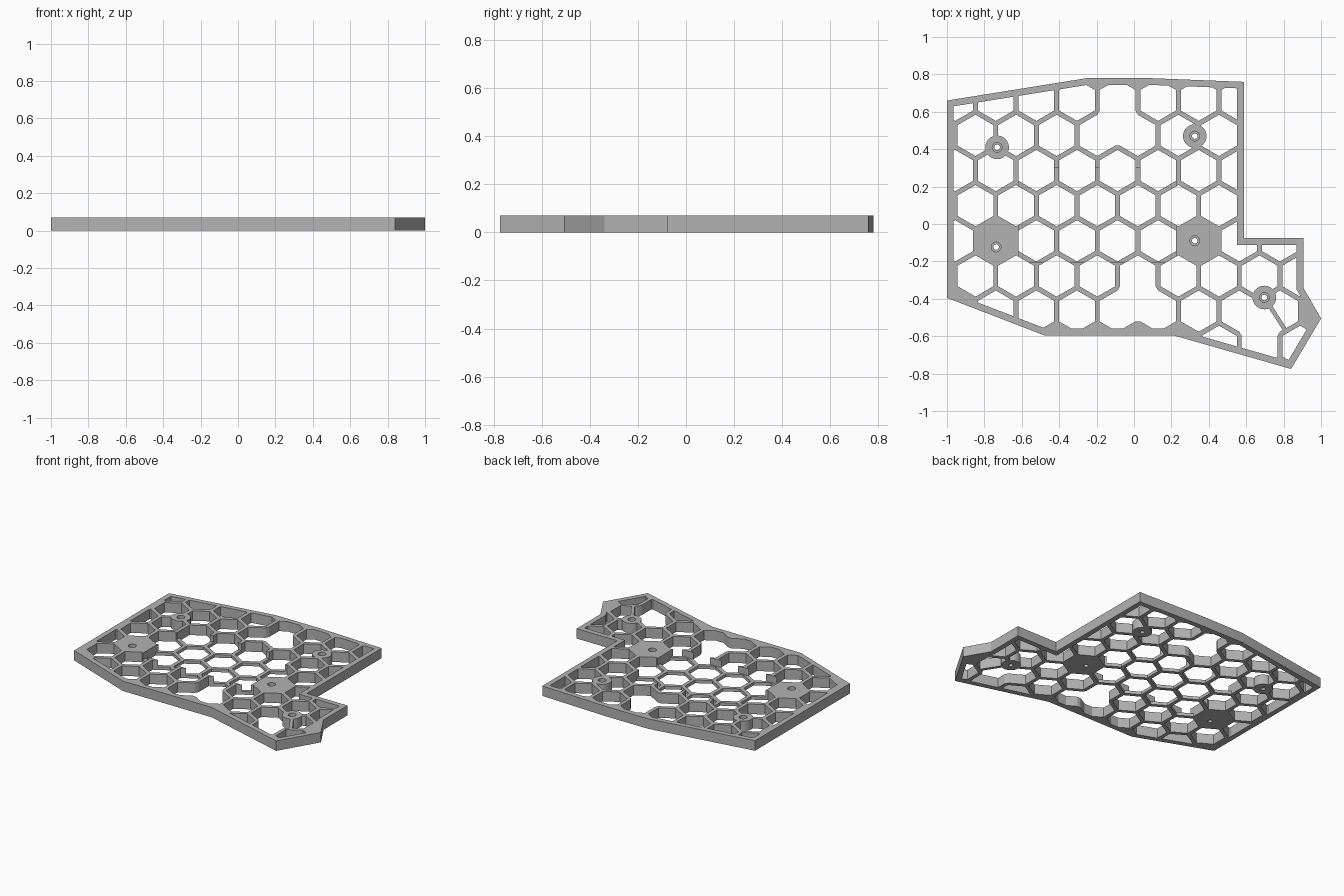
import bpy, bmesh, math
from mathutils import Vector

if "Cube" in bpy.data.objects:
    bpy.data.objects.remove(bpy.data.objects["Cube"])

H = 0.07                    # plate height
P = 0.217                   # honeycomb pitch
R = P / math.sqrt(3)        # cell corner radius
T = 0.026                   # rib thickness
X0, Y0 = -0.739, -0.09      # reference cell centre
ROW = P * math.sqrt(3) / 2

grey = bpy.data.materials.new("grey")
grey.diffuse_color = (0.45, 0.45, 0.45, 1)
grey.use_nodes = True
grey.node_tree.nodes["Principled BSDF"].inputs["Base Color"].default_value = grey.diffuse_color


def prisms(name, polys, z0, z1):
    """One object made of upright prisms, one per counter-clockwise polygon."""
    bm = bmesh.new()
    for pts in polys:
        lo = [bm.verts.new((x, y, z0)) for x, y in pts]
        hi = [bm.verts.new((x, y, z1)) for x, y in pts]
        bm.faces.new(lo[::-1])
        bm.faces.new(hi)
        n = len(pts)
        for i in range(n):
            j = (i + 1) % n
            bm.faces.new((lo[i], lo[j], hi[j], hi[i]))
    me = bpy.data.meshes.new(name)
    bm.to_mesh(me)
    bm.free()
    me.materials.append(grey)
    ob = bpy.data.objects.new(name, me)
    bpy.context.collection.objects.link(ob)
    return ob


def combine(target, tool, op):
    """Apply a boolean and remove the tool object."""
    m = target.modifiers.new("bool", 'BOOLEAN')
    m.operation, m.solver, m.object = op, 'EXACT', tool
    bpy.context.view_layer.objects.active = target
    bpy.ops.object.modifier_apply(modifier=m.name)
    bpy.data.objects.remove(tool)


def ngon(x, y, r, n, start=0.0):
    return [(x + r * math.cos(start + 2 * math.pi * i / n),
             y + r * math.sin(start + 2 * math.pi * i / n)) for i in range(n)]


def bar(a, b, w):
    a, b = Vector(a), Vector(b)
    d = (b - a).normalized()
    s = Vector((-d.y, d.x)) * w / 2
    return [tuple(p) for p in (a - s, b - s, b + s, a + s)]


def inset(pts, d):
    out = []
    for i, p in enumerate(pts):
        p = Vector(p)
        u = (p - Vector(pts[i - 1])).normalized()
        v = (Vector(pts[(i + 1) % len(pts)]) - p).normalized()
        n1, n2 = Vector((-u.y, u.x)), Vector((-v.y, v.x))
        out.append(tuple(p + (n1 + n2) * d / (1 + n1.dot(n2))))
    return out


# plate outline
outline = [(-1, 0.66), (-1, -0.395), (-0.48, -0.595), (0.21, -0.595),
           (0.84, -0.775), (1, -0.505), (0.905, -0.34), (0.905, -0.075),
           (0.588, -0.075), (0.588, 0.76), (0.08, 0.78), (-0.25, 0.78)]
plate = prisms("honeycomb_plate", [outline], 0, H)

# honeycomb openings, kept inside the border
cells = []
for row in range(-3, 5):
    for col in range(-1, 9):
        x = X0 + P * (col + (0.5 if row % 2 else 0))
        y = Y0 + ROW * row
        solid = row == 0 and col in (0, 5)
        corner = (row == -3 and x < 0.4) or (row == -2 and col == -1)
        if solid or corner or x > 0.95 or x < -1.0:
            continue
        cells.append(ngon(x, y, (P - T) / math.sqrt(3), 6, math.pi / 6))
openings = prisms("openings", cells, -0.1, 0.2)
combine(openings, prisms("border_limit", [inset(outline, 0.036)], -0.05, 0.15), 'INTERSECT')
combine(plate, openings, 'DIFFERENCE')

# removed rib junctions that merge three cells
for x, y, s in ((X0 + 3 * P, Y0 + 3 * ROW + R / 2, 1),
                (X0 + 3.5 * P, Y0 - 2 * ROW + R / 2, 1),
                (X0 + 6.5 * P, Y0 - 2 * ROW - R / 2, -1)):
    for a in (-90, 30, 150):
        d = Vector((math.cos(math.radians(a)), math.sin(math.radians(a)))) * s
        c = Vector((x, y))
        gap = bar(c - d * 0.008, c + d * (R - T / (2 * math.sqrt(3))), T + 0.002)
        combine(plate, prisms("gap", [gap], -0.1, 0.2), 'DIFFERENCE')

# shallow central pocket leaving thin ribs
x1, x2, y1, y2 = X0 + P / 2 + T / 2, X0 + 4.5 * P - T / 2, -0.205, 0.30
combine(plate, prisms("pocket", [[(x1, y1), (x2, y1), (x2, y2), (x1, y2)]],
                      0.022, 0.2), 'DIFFERENCE')

# diagonal brace and round bosses
bosses = [(-0.732, 0.41), (0.325, 0.47), (0.697, -0.393)]
combine(plate, prisms("brace", [bar(bosses[2], (0.812, -0.572), 0.022)], 0, H), 'UNION')
for x, y in bosses:
    combine(plate, prisms("boss", [ngon(x, y, 0.063, 40)], 0, H), 'UNION')

# stepped screw holes
for x, y in bosses + [(-0.737, -0.123), (0.325, -0.09)]:
    combine(plate, prisms("bore", [ngon(x, y, 0.015, 24)], -0.1, 0.2), 'DIFFERENCE')
    combine(plate, prisms("counterbore", [ngon(x, y, 0.026, 24)], 0.03, 0.2), 'DIFFERENCE')

bpy.ops.object.select_all(action='DESELECT')
plate.select_set(True)
bpy.context.view_layer.objects.active = plate
bpy.ops.object.shade_smooth_by_angle(angle=math.radians(25))
